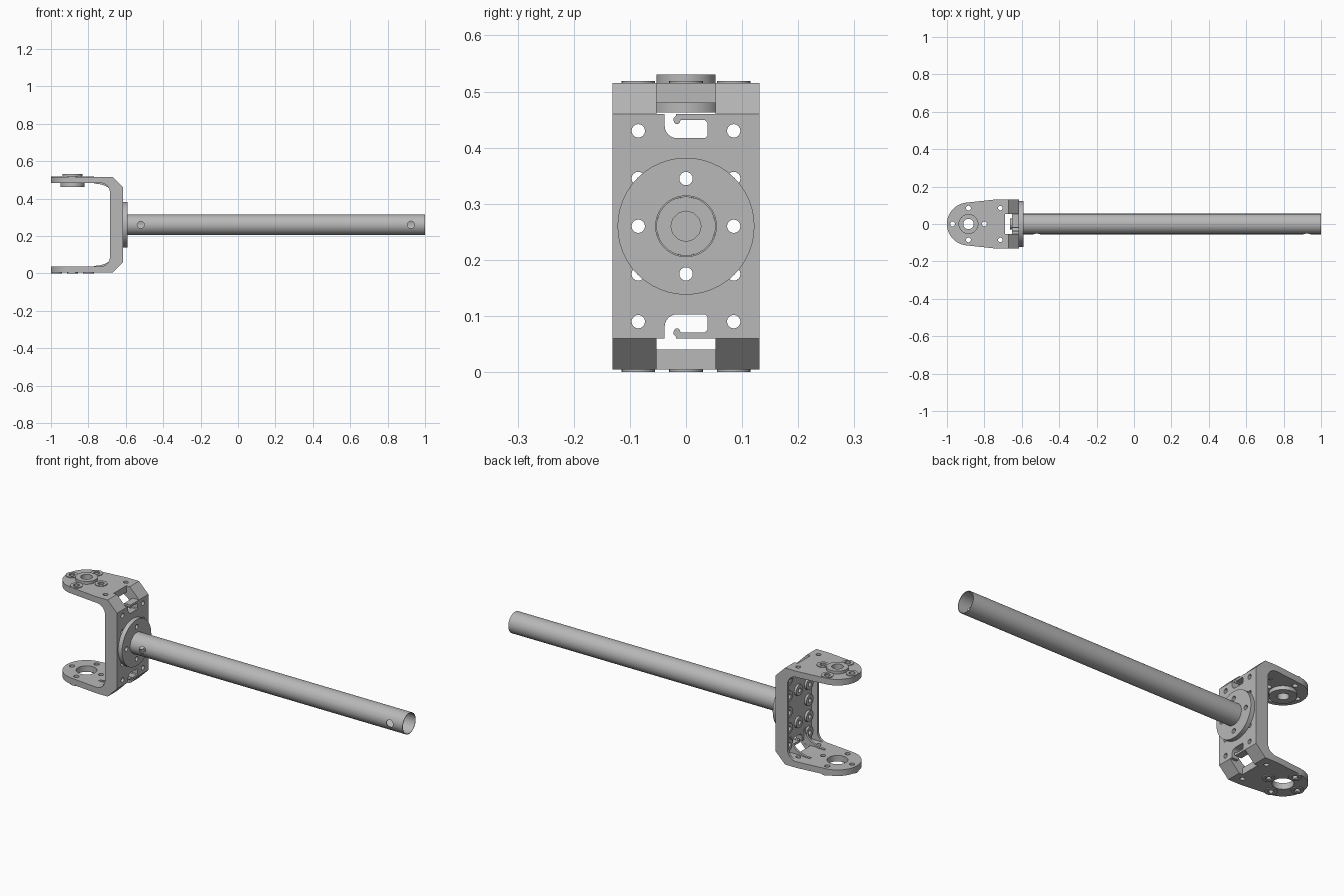
import bpy, bmesh, math
from mathutils import Vector

if "Cube" in bpy.data.objects:
    bpy.data.objects.remove(bpy.data.objects["Cube"])

metal = bpy.data.materials.new("grey_metal")
metal.use_nodes = True
grey = (0.48, 0.48, 0.48, 1)
metal.diffuse_color = grey
metal.node_tree.nodes["Principled BSDF"].inputs["Base Color"].default_value = grey

MID = 0.26          # height of the mirror plane and tube axis
PITCH = 0.085       # bolt spacing
HUB = -0.885        # x of the pivot axis
PLACE = {"x": lambda a, b, h: (h, a, b),
         "y": lambda a, b, h: (a, h, b),
         "z": lambda a, b, h: (a, b, h)}


def prism(name, pts, axis, lo, hi):
    """Extrude a flat outline along an axis."""
    bm = bmesh.new()
    rings = [[bm.verts.new(PLACE[axis](a, b, h)) for a, b in pts] for h in (lo, hi)]
    bm.faces.new(rings[0])
    bm.faces.new(rings[1])
    n = len(pts)
    for i in range(n):
        j = (i + 1) % n
        bm.faces.new((rings[0][i], rings[0][j], rings[1][j], rings[1][i]))
    bmesh.ops.recalc_face_normals(bm, faces=bm.faces)
    mesh = bpy.data.meshes.new(name)
    bm.to_mesh(mesh)
    bm.free()
    mesh.materials.append(metal)
    obj = bpy.data.objects.new(name, mesh)
    bpy.context.collection.objects.link(obj)
    return obj


def arc(a, b, ra, rb, start, end, steps):
    angles = [math.radians(start + (end - start) * i / steps) for i in range(steps + 1)]
    return [(a + ra * math.cos(t), b + rb * math.sin(t)) for t in angles]


def disc(name, a, b, r, axis, lo, hi, sides=24):
    return prism(name, arc(a, b, r, r, 0, 360, sides)[:-1], axis, lo, hi)


def box(name, a0, a1, b0, b1, axis, lo, hi):
    return prism(name, [(a0, b0), (a1, b0), (a1, b1), (a0, b1)], axis, lo, hi)


def flip(pts):
    return [(a, 2 * MID - b) for a, b in reversed(pts)]


def boolean(obj, cutter, mode="DIFFERENCE"):
    mod = obj.modifiers.new("cut", "BOOLEAN")
    mod.operation, mod.object, mod.solver = mode, cutter, "EXACT"
    bpy.context.view_layer.objects.active = obj
    bpy.ops.object.modifier_apply(modifier=mod.name)
    bpy.data.objects.remove(cutter)


def ring(name, a, b, r, hole, axis, lo, hi, sides=24):
    obj = disc(name, a, b, r, axis, lo, hi, sides)
    boolean(obj, disc("cutter", a, b, hole, axis, lo - 0.01, hi + 0.01, sides))
    return obj


# Bracket: U profile with chamfered outside and filleted inside corners
upper = [(-0.615, MID), (-0.615, 0.46), (-0.67, 0.515), (-1.01, 0.515), (-1.01, 0.483)]
upper += arc(-0.735, 0.433, 0.05, 0.05, 90, 0, 8)
bracket = prism("bracket", upper + flip(upper)[:-1], "y", -0.131, 0.131)

# Rounded ends of the arms
outline = [(-0.5, -0.14), (-0.5, 0.14), (-0.74, 0.14), (-0.74, 0.131)]
outline += arc(HUB, 0, 0.115, 0.115, 96, 264, 32) + [(-0.74, -0.131), (-0.74, -0.14)]
boolean(bracket, prism("cutter", outline, "z", -0.1, 0.7), "INTERSECT")

# Pocket inside the back plate and notches through the corners
boolean(bracket, box("cutter", -0.118, 0.118, 0.04, 0.48, "x", -0.76, -0.652))
for lo, hi in ((0.46, 0.6), (-0.1, 0.06)):
    boolean(bracket, box("cutter", -0.053, 0.053, lo, hi, "x", -0.69, -0.5))

# Hook shaped cable slots
slot = [(0.038, 0.445), (0.034, 0.449), (-0.01, 0.449)]
slot += arc(-0.016, 0.448, 0.006, 0.006, -30, -180, 6)
slot += [(-0.022, 0.453), (-0.018, 0.457), (-0.018, 0.47), (-0.038, 0.47)]
slot += arc(-0.016, 0.439, 0.022, 0.022, 180, 270, 6) + [(0.034, 0.417), (0.038, 0.421)]
for pts in (slot, flip(slot)):
    boolean(bracket, prism("cutter", pts, "x", -0.7, -0.5))

# Bolt holes in the plate, with raised washers inside the pocket
plate_bolts = [(s * PITCH, MID + k * PITCH) for s in (-1, 1) for k in (-2, -1, 0, 1, 2)]
plate_bolts += [(0, MID - PITCH), (0, MID + PITCH)]
for y, z in plate_bolts:
    boolean(bracket, disc("cutter", y, z, 0.012, "x", -0.7, -0.5, 16))
    ring("plate_washer", y, z, 0.029, 0.012, "x", -0.664, -0.651, 16)

# Bolt holes in the arms, with washers on the outside
arm_bolts = [(HUB + PITCH, 0), (HUB - PITCH, 0), (HUB, PITCH), (HUB, -PITCH)]
for x, y in arm_bolts:
    boolean(bracket, disc("cutter", x, y, 0.013, "z", -0.1, 0.7, 16))
    ring("upper_arm_washer", x, y, 0.03, 0.015, "z", 0.513, 0.519)
    ring("lower_arm_washer", x, y, 0.03, 0.015, "z", 0.0, 0.007)
for y in (-PITCH, PITCH):
    boolean(bracket, disc("cutter", HUB + 2 * PITCH, y, 0.012, "z", -0.1, 0.7, 16))
boolean(bracket, disc("cutter", HUB, 0, 0.05, "z", -0.1, 0.7, 32))

# Pivot bearing in the upper arm
ring("bearing", HUB, 0, 0.053, 0.028, "z", 0.478, 0.53, 32)
ring("bearing_flange", HUB, 0, 0.065, 0.028, "z", 0.463, 0.4835, 32)

# Curved gussets in the inner corners beside the notches
gusset = [(-0.65, 0.484), (-0.77, 0.484)] + arc(-0.77, 0.4, 0.115, 0.08, 90, 0, 8) + [(-0.65, 0.4)]
for y in (-0.06, 0.06):
    for pts in (gusset, flip(gusset)):
        prism("corner_gusset", pts, "y", y - 0.006, y + 0.006)

# Round mounting flange on the plate
flange = ring("mounting_flange", 0, MID, 0.122, 0.027, "x", -0.6155, -0.592, 48)
for y, z in ((PITCH, 0), (-PITCH, 0), (0, PITCH), (0, -PITCH)):
    boolean(flange, disc("cutter", y, MID + z, 0.012, "x", -0.7, -0.5, 16))
ring("tube_plug", 0, MID, 0.0535, 0.027, "x", -0.593, -0.56, 12)

# Hollow tube with a drilled hole near each end of its front side
tube = ring("tube", 0, MID, 0.055, 0.052, "x", -0.593, 1.0, 40)
for x in (-0.52, 0.925):
    boolean(tube, disc("cutter", x, MID, 0.019, "y", -0.1, -0.02, 20))

# Smooth the round walls and keep the edges sharp
bpy.ops.object.select_all(action="DESELECT")
for obj in bpy.context.collection.objects:
    if obj.type == "MESH" and metal.name in obj.data.materials:
        obj.select_set(True)
        bpy.context.view_layer.objects.active = obj
bpy.ops.object.shade_smooth_by_angle(angle=math.radians(30))
